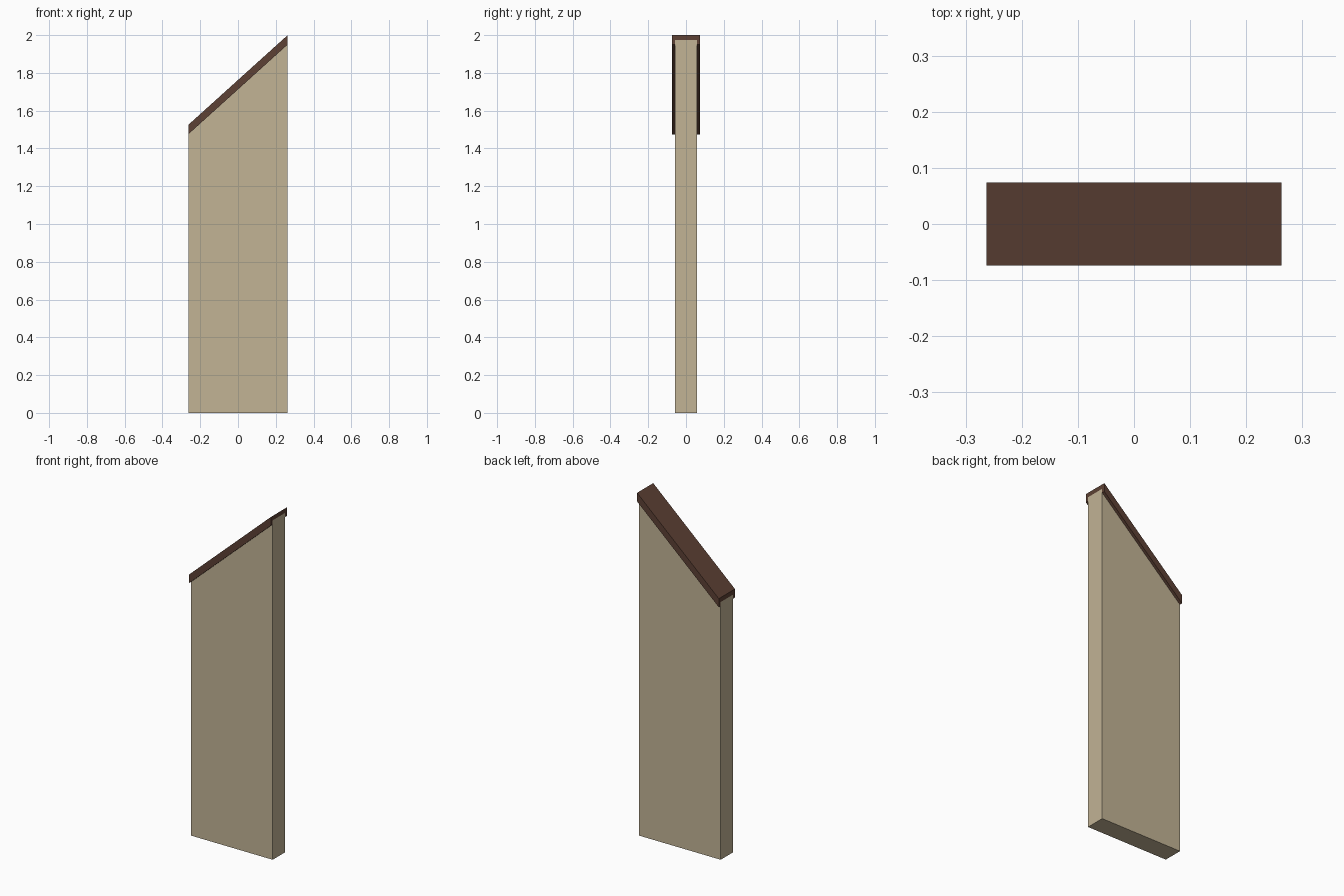
import bpy, bmesh

if "Cube" in bpy.data.objects:
    bpy.data.objects.remove(bpy.data.objects["Cube"])

X0, X1 = -0.263, 0.263          # wall ends
RISE = 0.475                    # height gained along the slope
LOW = 1.525                     # top of the cap at the low end
CAP_Y, WALL_Y = 0.074, 0.057    # half depths
CAP_T, SKIRT = 0.026, 0.05      # cap thickness and skirt drop


def material(name, colour):
    m = bpy.data.materials.new(name)
    m.diffuse_color = (*colour, 1)
    m.use_nodes = True
    m.node_tree.nodes["Principled BSDF"].inputs["Base Color"].default_value = m.diffuse_color
    return m


def sloped_bar(name, section, mat):
    """Extrude a (y, z) section along x; points with sloped=True rise with the roof line."""
    bm = bmesh.new()
    ends = [[bm.verts.new((x, y, z + (rise if sloped else 0))) for y, z, sloped in section]
            for x, rise in ((X0, 0), (X1, RISE))]
    a, b = ends
    n = len(section)
    bm.faces.new(a)
    bm.faces.new(b)
    for i in range(n):
        j = (i + 1) % n
        bm.faces.new((a[i], a[j], b[j], b[i]))
    bmesh.ops.recalc_face_normals(bm, faces=bm.faces)
    me = bpy.data.meshes.new(name)
    bm.to_mesh(me)
    bm.free()
    me.materials.append(mat)
    ob = bpy.data.objects.new(name, me)
    bpy.context.collection.objects.link(ob)
    return ob


tan = material("tan plaster", (0.539, 0.451, 0.301))
brown = material("dark brown wood", (0.110, 0.053, 0.035))

# Wall panel with a slanted top
inner = LOW - CAP_T
sloped_bar("wall_panel", [(-WALL_Y, 0, False), (WALL_Y, 0, False),
                          (WALL_Y, inner, True), (-WALL_Y, inner, True)], tan)

# Channel-shaped cap that wraps over the slanted edge
half = [(CAP_Y, LOW), (CAP_Y, LOW - SKIRT), (WALL_Y, LOW - SKIRT), (WALL_Y, inner)]
outline = half + [(-y, z) for y, z in reversed(half)]
sloped_bar("sloped_cap", [(y, z, True) for y, z in outline], brown)
